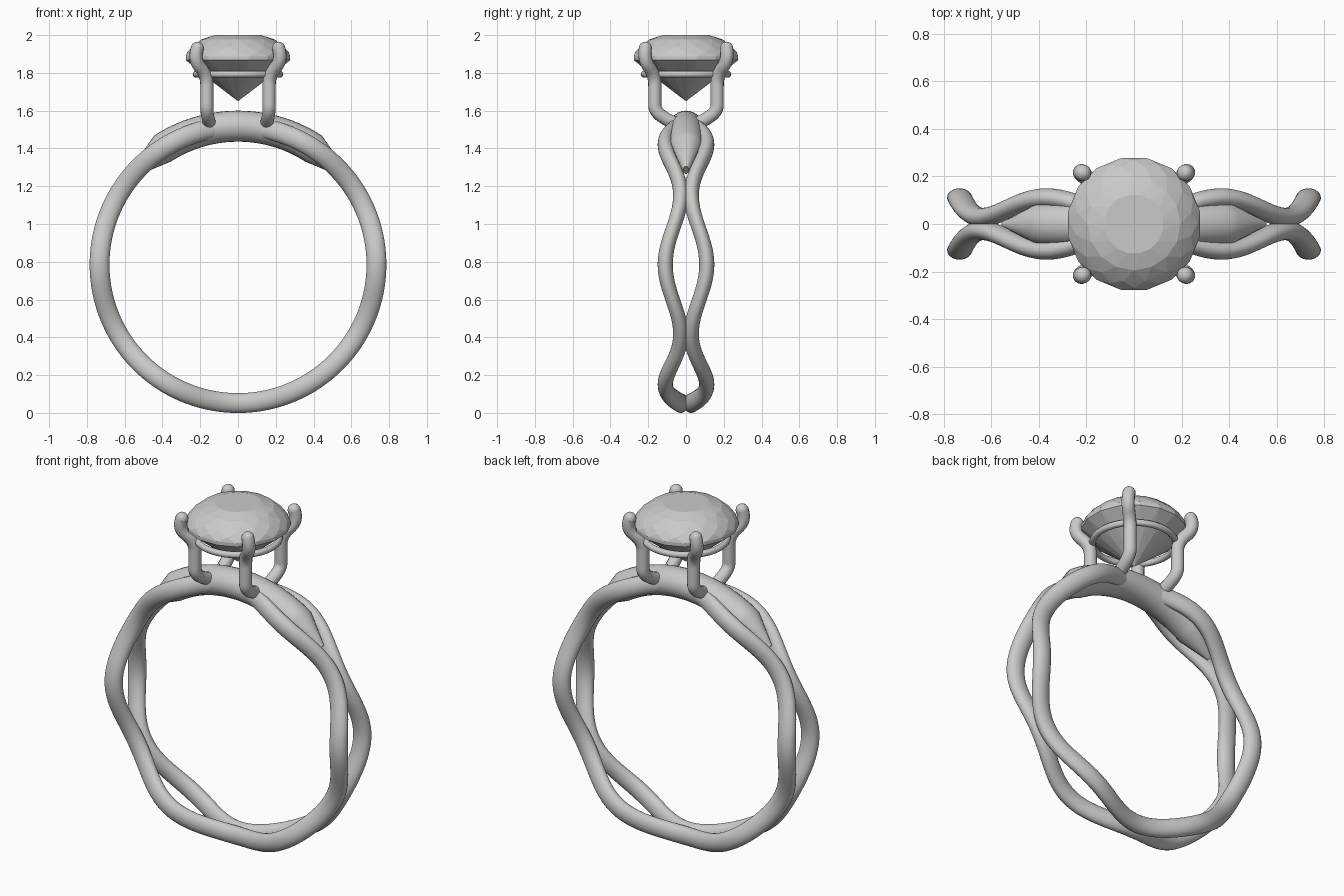
import bpy, bmesh, math
from math import sin, cos, pi, radians

old = bpy.data.objects.get("Cube")
if old:
    bpy.data.objects.remove(old)

metal = bpy.data.materials.new("light_grey")
metal.use_nodes = True
GREY = (0.6, 0.59, 0.57, 1)
metal.diffuse_color = GREY
metal.node_tree.nodes["Principled BSDF"].inputs["Base Color"].default_value = GREY

CENTRE_Z = 0.785
PATH_R = 0.733


def add_mesh(name, bm, smooth=True):
    bmesh.ops.recalc_face_normals(bm, faces=bm.faces)
    for f in bm.faces:
        f.smooth = smooth
    mesh = bpy.data.meshes.new(name)
    bm.to_mesh(mesh)
    bm.free()
    mesh.materials.append(metal)
    ob = bpy.data.objects.new(name, mesh)
    bpy.context.collection.objects.link(ob)
    return ob


def sweep(name, stations, closed, sides=24):
    """Elliptical tube round the finger; station = angle, y, radial half, y half."""
    bm = bmesh.new()
    rings = []
    for angle, y, half_r, half_y in stations:
        ring = []
        for k in range(sides):
            t = 2 * pi * k / sides
            r = PATH_R + half_r * cos(t)
            ring.append(bm.verts.new((r * cos(angle), y + half_y * sin(t),
                                      CENTRE_Z + r * sin(angle))))
        rings.append(ring)
    count = len(rings)
    for i in range(count if closed else count - 1):
        a, b = rings[i], rings[(i + 1) % count]
        for k in range(sides):
            n = (k + 1) % sides
            bm.faces.new((a[k], a[n], b[n], b[k]))
    if not closed:
        bm.faces.new(rings[0])
        bm.faces.new(rings[-1])
    return add_mesh(name, bm)


# Two wavy strands that meet every sixty degrees
for side, label in ((1, "back"), (-1, "front")):
    stations = []
    for i in range(180):
        a = 2 * pi * i / 180
        stations.append((a, side * (0.069 + 0.041 * cos(6 * a)), 0.0525, 0.04))
    sweep("band_strand_" + label, stations, True)

# Thick bridge between the strands under the stone, with tapered ends
bridge = [(radians(90 - 47), 0, 0.03, 0.015)]
bridge += [(radians(90 + d), 0, 0.082, 0.088) for d in range(-33, 34, 3)]
bridge += [(radians(90 + 47), 0, 0.03, 0.015)]
ob = sweep("shoulder_bridge", bridge, False)
bpy.context.view_layer.objects.active = ob
ob.select_set(True)
bpy.ops.object.shade_smooth_by_angle(angle=radians(25))
ob.select_set(False)

# Four claws, bent in at the foot and out round the stone
PRONG_R = 0.035
CLAW = [(0.15, 0.05, 1.53), (0.165, 0.165, 1.575), (0.165, 0.165, 1.68),
        (0.165, 0.165, 1.79), (0.235, 0.225, 1.87), (0.215, 0.215, 1.93)]
for sx, xn in ((1, "left"), (-1, "right")):
    for sy, yn in ((1, "back"), (-1, "front")):
        name = f"claw_{yn}_{xn}"
        pts = [(sx * x, sy * y, z) for x, y, z in CLAW]
        curve = bpy.data.curves.new(name, "CURVE")
        curve.dimensions = "3D"
        curve.bevel_depth = PRONG_R
        curve.bevel_resolution = 5
        curve.use_fill_caps = True
        spline = curve.splines.new("NURBS")
        spline.points.add(len(pts) - 1)
        for p, co in zip(spline.points, pts):
            p.co = (*co, 1)
        spline.order_u = 3
        spline.use_endpoint_u = True
        spline.use_smooth = True
        spline.resolution_u = 8
        curve.materials.append(metal)
        bpy.context.collection.objects.link(bpy.data.objects.new(name, curve))
        # Rounded ends
        for end, label in ((pts[0], "foot"), (pts[-1], "tip")):
            bm = bmesh.new()
            bmesh.ops.create_uvsphere(bm, u_segments=16, v_segments=10, radius=PRONG_R)
            bmesh.ops.translate(bm, verts=bm.verts, vec=end)
            add_mesh(f"{name}_{label}", bm)

# Thin round rail carrying the stone
bpy.ops.mesh.primitive_torus_add(major_radius=0.222, minor_radius=0.018,
                                 major_segments=64, minor_segments=12,
                                 location=(0, 0, 1.793))
rail = bpy.context.object
rail.name = "gallery_rail"
rail.data.materials.append(metal)
bpy.ops.object.shade_smooth_by_angle(angle=radians(60))
rail.select_set(False)

# Faceted stone: staggered rings wrapped in a convex hull
STONE = [(0.125, 2.0, 0.5), (0.195, 1.977, 0), (0.245, 1.938, 0.5), (0.268, 1.912, 0),
         (0.282, 1.888, 0.5), (0.282, 1.868, 0.5), (0.16, 1.772, 0)]
bm = bmesh.new()
for r, z, shift in STONE:
    for k in range(16):
        t = 2 * pi * (k + shift) / 16
        bm.verts.new((r * cos(t), r * sin(t), z))
bm.verts.new((0, 0, 1.65))
bmesh.ops.convex_hull(bm, input=bm.verts)
bmesh.ops.dissolve_limit(bm, angle_limit=radians(1), verts=bm.verts, edges=bm.edges)
add_mesh("stone", bm, smooth=False)
